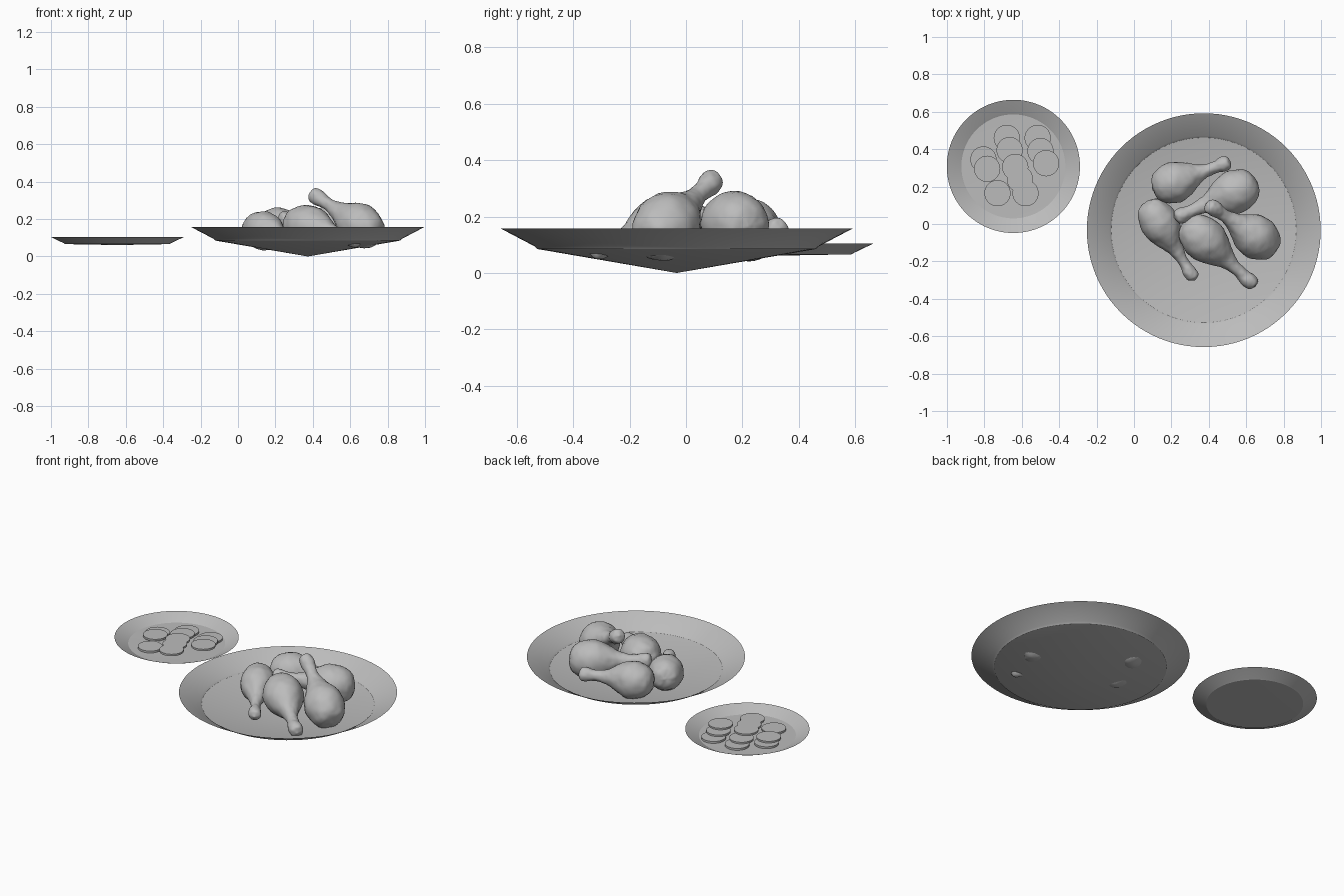
import bpy, bmesh, math
from mathutils import Vector, noise

cube = bpy.data.objects.get("Cube")
if cube:
    bpy.data.objects.remove(cube, do_unlink=True)

grey = bpy.data.materials.new("plain grey")
grey.use_nodes = True
grey.diffuse_color = (0.5, 0.5, 0.5, 1)
grey.node_tree.nodes["Principled BSDF"].inputs["Base Color"].default_value = (0.5, 0.5, 0.5, 1)


def finish(bm, name, location=(0, 0, 0), angle=30):
    mesh = bpy.data.meshes.new(name)
    bm.to_mesh(mesh)
    bm.free()
    mesh.materials.append(grey)
    obj = bpy.data.objects.new(name, mesh)
    obj.location = location
    bpy.context.collection.objects.link(obj)
    bpy.ops.object.select_all(action='DESELECT')
    obj.select_set(True)
    bpy.context.view_layer.objects.active = obj
    bpy.ops.object.shade_smooth_by_angle(angle=math.radians(angle))
    return obj


def lathe(profile, steps):
    """Turn (radius, z) points round z; zero-radius ends become single points."""
    bm = bmesh.new()
    verts = [bm.verts.new((r, 0, z)) for r, z in profile]
    edges = [bm.edges.new(pair) for pair in zip(verts, verts[1:])]
    bmesh.ops.spin(bm, geom=verts + edges, cent=(0, 0, 0), axis=(0, 0, 1),
                   angle=math.tau, steps=steps, use_duplicate=False)
    bmesh.ops.remove_doubles(bm, verts=bm.verts, dist=1e-5)
    bmesh.ops.recalc_face_normals(bm, faces=bm.faces)
    return bm


# Thin plates: shallow cone, small step, flared rim
def plate(name, centre, profile):
    bm = lathe(profile, 96)
    if sum(f.normal.z for f in bm.faces) < 0:
        bmesh.ops.reverse_faces(bm, faces=bm.faces)
    finish(bm, name, (*centre, 0), 20)


plate("large_plate", (0.373, -0.033),
      [(0, 0), (0.495, 0.085), (0.505, 0.095), (0.625, 0.158)])
plate("small_plate", (-0.645, 0.308),
      [(0, 0.061), (0.278, 0.066), (0.287, 0.071), (0.356, 0.104)])

# Biscuits: thin round slices in overlapping rows
rows = [
    [(-0.68, 0.46), (-0.665, 0.395), (-0.635, 0.305), (-0.61, 0.24), (-0.58, 0.165)],
    [(-0.515, 0.46), (-0.50, 0.39), (-0.47, 0.325)],
    [(-0.805, 0.345), (-0.785, 0.295)],
    [(-0.73, 0.165)],
]
for r, row in enumerate(rows):
    for i, (x, y) in enumerate(row):
        bm = bmesh.new()
        bmesh.ops.create_cone(bm, cap_ends=True, segments=40, radius1=0.07,
                              radius2=0.07, depth=0.012)
        finish(bm, f"biscuit_{r + 1}_{i + 1}", (x, y, 0.074 + 0.01 * min(i, 2)))


# Drumsticks: lumpy lathed forms, fat end first
SHAPE = [(0, 0), (0.03, 0.06), (0.11, 0.095), (0.24, 0.115), (0.36, 0.11), (0.48, 0.082),
         (0.6, 0.05), (0.7, 0.036), (0.81, 0.034), (0.9, 0.042), (0.97, 0.035), (1, 0)]


def smooth_curve(points, steps=5):
    pts = [Vector(p) for p in points]
    pts = [pts[0]] + pts + [pts[-1]]
    curve = []
    for a, b, c, d in zip(pts, pts[1:], pts[2:], pts[3:]):
        for k in range(steps):
            t = k / steps
            curve.append(0.5 * (2 * b + (c - a) * t + (2 * a - 5 * b + 4 * c - d) * t * t
                                + (3 * b - a - 3 * c + d) * t ** 3))
    return curve + [pts[-1]]


def drumstick(name, fat_end, thin_end, width=1.0):
    start, end = Vector(fat_end), Vector(thin_end)
    axis = end - start
    profile = [(max(p.y, 0) * width, p.x * axis.length) for p in smooth_curve(SHAPE)]
    bm = lathe(profile, 40)
    bm.normal_update()
    turn = axis.to_track_quat('Z', 'Y')
    for v in bm.verts:
        lump = noise.noise(v.co * 18 + start * 50) + 0.6 * noise.noise(v.co * 45)
        v.co += v.normal * 0.004 * lump
    for v in bm.verts:
        v.co = turn @ v.co
    finish(bm, name, start, 40)


drumstick("drumstick_back", (0.10, 0.18, 0.15), (0.515, 0.335, 0.155), 0.95)
drumstick("drumstick_back_left", (0.66, 0.225, 0.165), (0.215, 0.03, 0.2))
drumstick("drumstick_right", (0.065, 0.12, 0.155), (0.325, -0.3, 0.09), 0.88)
drumstick("drumstick_front", (0.27, 0.015, 0.185), (0.65, -0.335, 0.085))
drumstick("drumstick_top", (0.75, -0.135, 0.1), (0.39, 0.108, 0.34))
